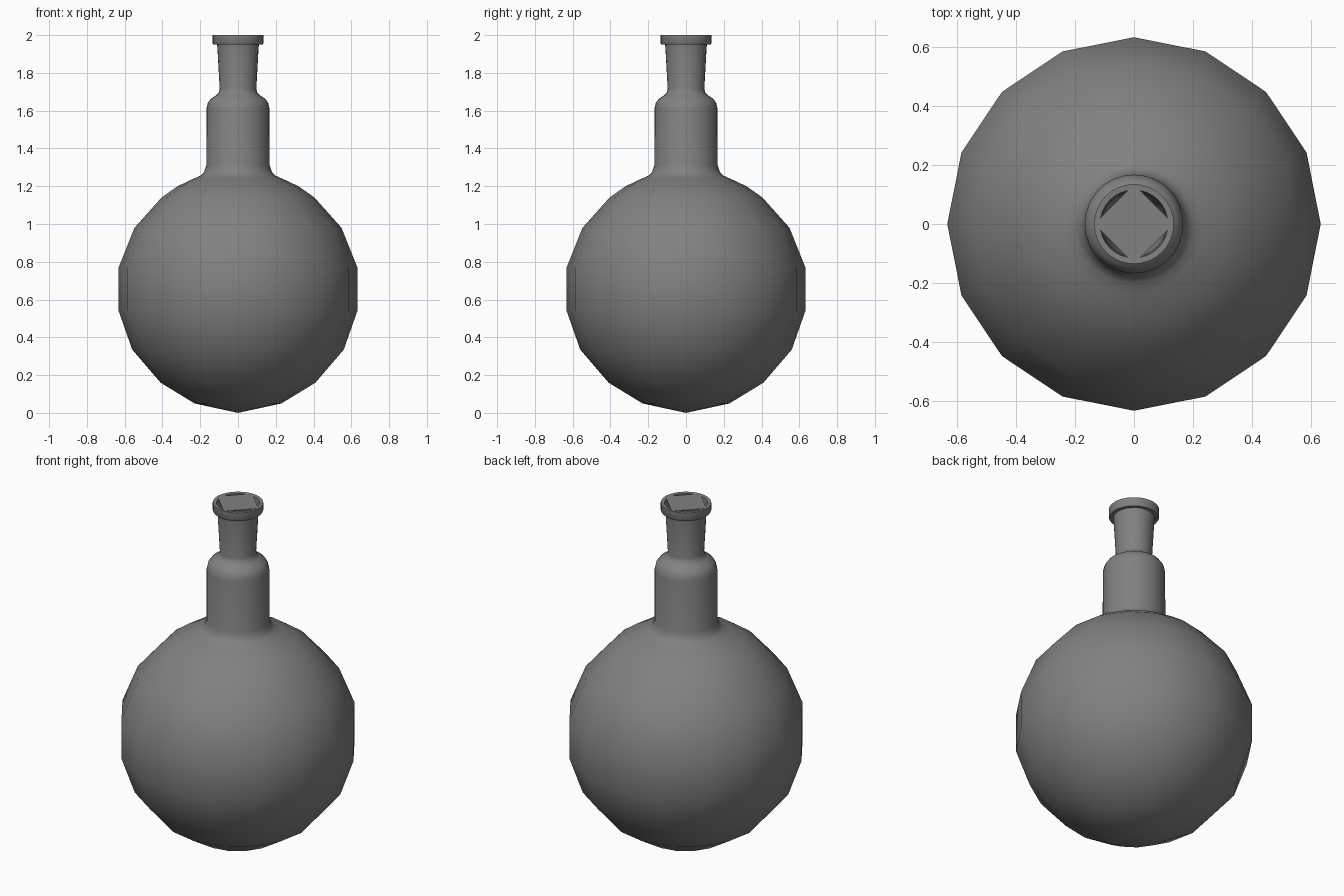
import bpy, bmesh, math
from math import cos, sin, pi

cube = bpy.data.objects.get("Cube")
if cube:
    bpy.data.objects.remove(cube, do_unlink=True)

grey = bpy.data.materials.new("grey glass")
grey.use_nodes = True
grey.diffuse_color = (0.22, 0.22, 0.22, 1)
grey.node_tree.nodes["Principled BSDF"].inputs["Base Color"].default_value = (0.22, 0.22, 0.22, 1)


def add_ring(bm, r, z, n):
    return [bm.verts.new((r * cos(2 * pi * i / n), r * sin(2 * pi * i / n), z)) for i in range(n)]


def join_rings(bm, a, b):
    """Join two rings; the second may have twice as many points."""
    n, k = len(a), len(b) // len(a)
    for i in range(n):
        upper = [b[(i * k + j) % len(b)] for j in range(k, -1, -1)]
        bm.faces.new([a[i], a[(i + 1) % n]] + upper)


def finish(bm, name, angle=40):
    mesh = bpy.data.meshes.new(name)
    bm.to_mesh(mesh)
    bm.free()
    obj = bpy.data.objects.new(name, mesh)
    bpy.context.collection.objects.link(obj)
    mesh.materials.append(grey)
    bpy.ops.object.select_all(action='DESELECT')
    obj.select_set(True)
    bpy.context.view_layer.objects.active = obj
    bpy.ops.object.shade_smooth_by_angle(angle=math.radians(angle))
    return obj


# Flask: coarse round bulb, finer neck, mouth and inner throat
bulb = [(0.23, 0.05), (0.41, 0.16), (0.56, 0.335), (0.632, 0.54),
        (0.632, 0.77), (0.548, 0.98), (0.405, 1.14), (0.32, 1.2)]
neck = [(0.235, 1.24), (0.2, 1.255), (0.18, 1.275), (0.168, 1.31),
        (0.167, 1.61), (0.16, 1.64), (0.145, 1.662), (0.115, 1.682),
        (0.102, 1.695), (0.097, 1.715), (0.11, 1.95)]
mouth = [(0.13, 1.95), (0.135, 1.957), (0.135, 2.0), (0.115, 1.998), (0.09, 1.72)]
bm = bmesh.new()
rings = [add_ring(bm, r, z, 16) for r, z in bulb]
rings += [add_ring(bm, r, z, 32) for r, z in neck + mouth]
for a, b in zip(rings, rings[1:]):
    join_rings(bm, a, b)
base = bm.verts.new((0, 0, 0))
for i in range(16):
    bm.faces.new((base, rings[0][(i + 1) % 16], rings[0][i]))
bm.faces.new(rings[-1])
finish(bm, "flask")

# Thin square lid whose corners rest on the rim of the mouth
bm = bmesh.new()
low, high = add_ring(bm, 0.134, 1.994, 4), add_ring(bm, 0.134, 2.0, 4)
join_rings(bm, low, high)
bm.faces.new(low[::-1])
bm.faces.new(high)
finish(bm, "mouth_lid")
